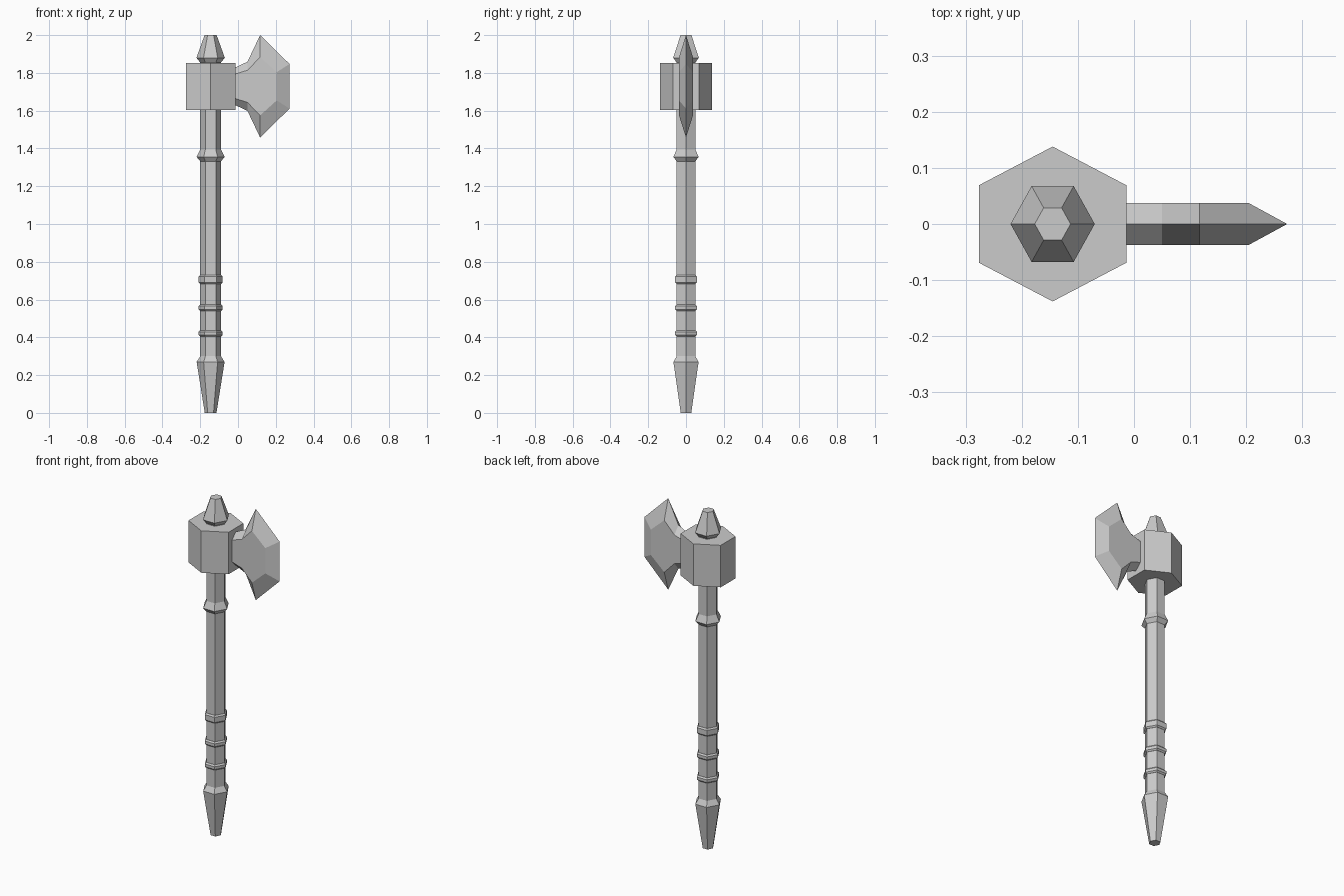
import bpy, math

if "Cube" in bpy.data.objects:
    bpy.data.objects.remove(bpy.data.objects["Cube"])

CX = -0.145       # handle axis
BLADE_Z = 1.729   # blade mid height


def add_mesh(name, verts, faces):
    mesh = bpy.data.meshes.new(name)
    mesh.from_pydata(verts, [], faces)
    mesh.update()
    obj = bpy.data.objects.new(name, mesh)
    bpy.context.collection.objects.link(obj)
    return obj


def hex_lathe(name, profile, turn=0.0, sx=1.0, sy=1.04):
    """Stack six-sided rings given as (radius, z) and cap both ends."""
    verts, faces = [], []
    for r, z in profile:
        for i in range(6):
            a = math.radians(turn + 60 * i)
            verts.append((CX + sx * r * math.cos(a), sy * r * math.sin(a), z))
    for k in range(len(profile) - 1):
        for i in range(6):
            j = (i + 1) % 6
            faces.append((6*k + i, 6*k + j, 6*k + 6 + j, 6*k + 6 + i))
    top = 6 * (len(profile) - 1)
    faces += [tuple(range(5, -1, -1)), tuple(range(top, top + 6))]
    return add_mesh(name, verts, faces)


# Handle: pommel, grip, flared collar and top finial in one profile
hex_lathe("handle", [
    (0.031, 0.0), (0.074, 0.27), (0.055, 0.30),
    (0.055, 1.332), (0.074, 1.355), (0.055, 1.395),
    (0.055, 1.855), (0.075, 1.88), (0.032, 2.0)])

# Grip rings
for n, (z0, z1) in enumerate([(0.405, 0.437), (0.54, 0.573), (0.683, 0.73)]):
    hex_lathe(f"grip_ring_{n + 1}", [
        (0.056, z0), (0.064, z0 + 0.008), (0.064, z1 - 0.008), (0.056, z1)])

# Head block, turned so its points face front and back
hex_lathe("head_block", [(0.138, 1.603), (0.138, 1.852)],
          turn=30, sx=1.1, sy=1.0)

# Blade: (x, half height) of the sharp outline and of the raised flat
outer = [(-0.014, 0.10), (0.05, 0.13), (0.117, 0.271), (0.273, 0.118)]
inner = [(-0.014, 0.065), (0.05, 0.085), (0.117, 0.154), (0.205, 0.075)]


def loop(points, y):
    low = [(x, y, BLADE_Z - h) for x, h in points]
    high = [(x, y, BLADE_Z + h) for x, h in reversed(points)]
    return low + high


verts = loop(outer, 0) + loop(inner, -0.037) + loop(inner, 0.037)
faces = [tuple(range(8, 16)), tuple(range(23, 15, -1))]
for i in range(7):
    faces.append((i, i + 1, i + 9, i + 8))
    faces.append((i + 1, i, i + 16, i + 17))
faces.append((0, 8, 15, 7, 23, 16))   # end against the head block
add_mesh("axe_blade", verts, faces)
